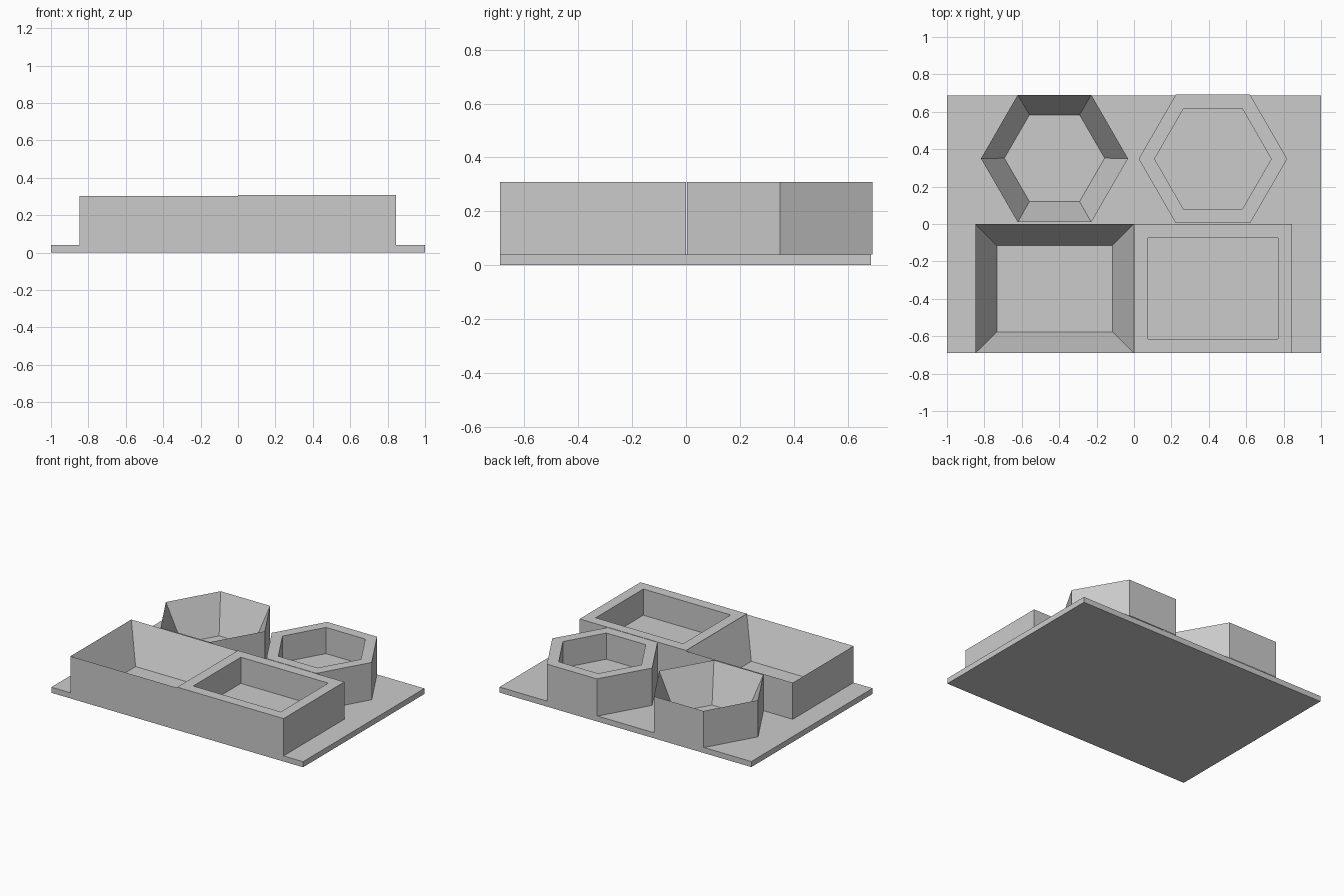
import bpy, bmesh, math

cube = bpy.data.objects.get("Cube")
if cube:
    bpy.data.objects.remove(cube, do_unlink=True)

grey = bpy.data.materials.new("light grey")
grey.use_nodes = True
grey.diffuse_color = (0.6, 0.6, 0.6, 1)
grey.node_tree.nodes["Principled BSDF"].inputs["Base Color"].default_value = (0.6, 0.6, 0.6, 1)

BASE_TOP = 0.04


def rectangle(x0, x1, y0, y1):
    return [(x0, y0), (x1, y0), (x1, y1), (x0, y1)]


def hexagon(x, y, radius):
    return [(x + radius * math.cos(math.pi * k / 3),
             y + radius * math.sin(math.pi * k / 3)) for k in range(6)]


def loft(name, rings, cap_bottom=False, cap_end=True):
    """Skin a list of (outline, height) rings, in order, into one flat-shaded mesh."""
    bm = bmesh.new()
    loops = [[bm.verts.new((x, y, z)) for x, y in outline] for outline, z in rings]
    for low, high in zip(loops, loops[1:]):
        n = len(low)
        for i in range(n):
            j = (i + 1) % n
            bm.faces.new((low[i], low[j], high[j], high[i]))
    if cap_bottom:
        bm.faces.new(loops[0][::-1])
    if cap_end:
        bm.faces.new(loops[-1])
    mesh = bpy.data.meshes.new(name)
    bm.to_mesh(mesh)
    bm.free()
    mesh.materials.append(grey)
    obj = bpy.data.objects.new(name, mesh)
    bpy.context.scene.collection.objects.link(obj)
    return obj


def straight_bin(name, outer, inner, top=0.308, floor=0.12):
    # Upright walls with a flat rim and a raised floor
    return loft(name, [(outer, BASE_TOP), (outer, top), (inner, top), (inner, floor)])


def sloped_bin(name, outer, inner, top=0.303):
    # Inside walls slope from a sharp rim down to the base plate
    return loft(name, [(outer, BASE_TOP), (outer, top), (inner, BASE_TOP)], cap_end=False)


# Base plate
plate = rectangle(-1, 1, -0.69, 0.687)
loft("base_plate", [(plate, 0), (plate, BASE_TOP)], cap_bottom=True)

# Front row: rectangular bins
sloped_bin("sloped_box", rectangle(-0.848, 0, -0.69, 0),
           rectangle(-0.733, -0.115, -0.577, -0.115))
straight_bin("straight_box", rectangle(0, 0.845, -0.69, 0),
             rectangle(0.075, 0.77, -0.615, -0.075))

# Back row: hexagonal bins
sloped_bin("sloped_hexagon", hexagon(-0.425, 0.35, 0.393), hexagon(-0.425, 0.352, 0.268))
straight_bin("straight_hexagon", hexagon(0.422, 0.348, 0.397), hexagon(0.422, 0.348, 0.312))
